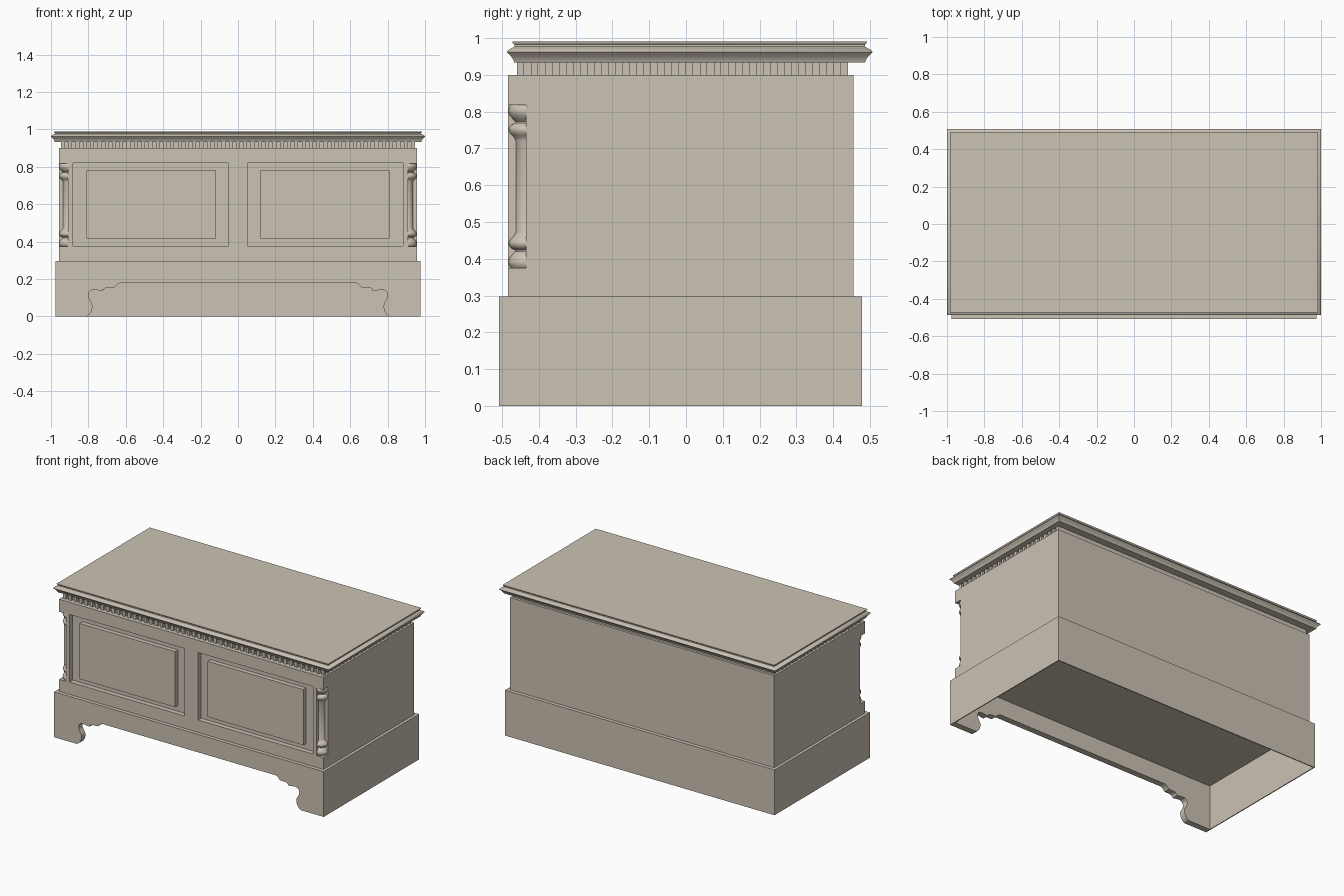
import bpy, bmesh, math

if "Cube" in bpy.data.objects:
    bpy.data.objects.remove(bpy.data.objects["Cube"])

wood = bpy.data.materials.new("warm_beige_wood")
wood.diffuse_color = (0.60, 0.54, 0.455, 1)
wood.use_nodes = True
wood.node_tree.nodes["Principled BSDF"].inputs["Base Color"].default_value = wood.diffuse_color


def finish(name, bm, smooth=False):
    bmesh.ops.recalc_face_normals(bm, faces=bm.faces[:])
    mesh = bpy.data.meshes.new(name)
    bm.to_mesh(mesh)
    bm.free()
    mesh.materials.append(wood)
    ob = bpy.data.objects.new(name, mesh)
    bpy.context.collection.objects.link(ob)
    if smooth:
        select(ob)
        bpy.ops.object.shade_smooth_by_angle(angle=math.radians(40))
    return ob


def select(ob):
    bpy.ops.object.select_all(action='DESELECT')
    ob.select_set(True)
    bpy.context.view_layer.objects.active = ob


def add_box(bm, lo, hi):
    vs = bmesh.ops.create_cube(bm, size=1)["verts"]
    for v in vs:
        for i in range(3):
            v.co[i] = lo[i] if v.co[i] < 0 else hi[i]


def box(name, lo, hi):
    bm = bmesh.new()
    add_box(bm, lo, hi)
    return finish(name, bm)


def loft(name, rings, smooth=False):
    """Closed solid through a list of equal-length rings."""
    bm = bmesh.new()
    loops = [[bm.verts.new(p) for p in ring] for ring in rings]
    n = len(loops[0])
    for a, b in zip(loops, loops[1:]):
        for i in range(n):
            j = (i + 1) % n
            bm.faces.new((a[i], a[j], b[j], b[i]))
    bm.faces.new(loops[0])
    bm.faces.new(loops[-1])
    return finish(name, bm, smooth)


FRONT, BACK = -0.484, 0.455

# Main body with sunk panels and corner niches
body = box("body", (-0.958, FRONT, 0.297), (0.958, BACK, 0.90))
bm = bmesh.new()
for s in (-1, 1):
    for x0, x1, y0, y1, z0, z1 in ((0.05, 0.882, -0.6, FRONT + 0.032, 0.378, 0.82),
                                   (0.909, 1.1, -0.6, -0.435, 0.375, 0.818)):
        add_box(bm, (min(s * x0, s * x1), y0, z0), (max(s * x0, s * x1), y1, z1))
cutter = finish("body_cutter", bm)
cutter.hide_render = True
mod = body.modifiers.new("cut", 'BOOLEAN')
mod.operation = 'DIFFERENCE'
mod.solver = 'EXACT'
mod.object = cutter
select(body)
bpy.ops.object.modifier_apply(modifier=mod.name)
bpy.data.objects.remove(cutter)

# Raised fields inside the sunk panels
for s, side in ((-1, "left"), (1, "right")):
    xs = sorted((s * 0.118, s * 0.811))
    box(side + "_panel_field", (xs[0], FRONT + 0.002, 0.416), (xs[1], FRONT + 0.04, 0.78))

# Quarter-turned corner columns: (height, radius)
half_turning = [(0.375, 0.043), (0.382, 0.048), (0.391, 0.050), (0.402, 0.047), (0.412, 0.039),
                (0.420, 0.031), (0.424, 0.031), (0.428, 0.041), (0.436, 0.048), (0.445, 0.049),
                (0.455, 0.043), (0.463, 0.034), (0.472, 0.030)]
turning = half_turning + [(1.193 - z, r) for z, r in reversed(half_turning)]
for s, side in ((-1, "left"), (1, "right")):
    rings = []
    for z, r in turning:
        ring = [(s * 0.907, -0.433, z)]
        for k in range(11):
            a = math.pi / 2 * k / 10
            ring.append((s * (0.907 + r * math.sin(a)), -0.433 - r * math.cos(a), z))
        rings.append(ring)
    loft(side + "_corner_column", rings, True)

# Dentil course: core strip plus teeth on the front and both sides
bm = bmesh.new()
add_box(bm, (-0.928, -0.442, 0.895), (0.928, 0.44, 0.936))
for i in range(49):
    x = -0.946 + i * 1.872 / 48
    add_box(bm, (x, -0.46, 0.899), (x + 0.02, -0.44, 0.936))
for i in range(24):
    y = -0.46 + i * 0.88 / 23
    for x in (-0.946, 0.926):
        add_box(bm, (x, y, 0.899), (x + 0.02, y + 0.02, 0.936))
finish("dentil_course", bm)

# Moulded lid: (height, inset from the widest edge)
lid_profile = [(0.934, 0.020), (0.942, 0.017), (0.951, 0.011), (0.962, 0.0), (0.967, 0.003),
               (0.973, 0.014), (0.977, 0.021), (0.982, 0.021), (0.986, 0.016), (0.990, 0.015)]
rings = []
for z, d in lid_profile:
    x, y0, y1 = 1.0 - d, -0.487 + d, 0.507 - d
    rings.append([(-x, y0, z), (x, y0, z), (x, y1, z), (-x, y1, z)])
loft("lid", rings, True)

# Hollow plinth: thin top, back and sides, open underneath
BX, BF, BB, BT = 0.977, -0.508, 0.479, 0.297
bm = bmesh.new()
add_box(bm, (-BX, BF, BT - 0.005), (BX, BB, BT))
add_box(bm, (-BX, BB - 0.006, 0), (BX, BB, BT))
for x in (-BX, BX - 0.006):
    add_box(bm, (x, BF, 0), (x + 0.006, BB, BT))
finish("plinth_shell", bm)

# Scalloped front board with bracket feet
scallop = [(0.81, 0), (0.794, 0.012), (0.783, 0.03), (0.778, 0.05), (0.780, 0.068), (0.790, 0.085),
           (0.798, 0.10), (0.800, 0.115), (0.796, 0.13), (0.785, 0.14), (0.770, 0.143),
           (0.722, 0.137), (0.716, 0.148), (0.705, 0.154), (0.66, 0.156), (0.652, 0.165),
           (0.643, 0.173), (0.628, 0.18)]
outline = [(-BX, 0), (-BX, BT), (BX, BT), (BX, 0)] + scallop + [(-x, z) for x, z in reversed(scallop)]
loft("front_skirt", [[(x, y, z) for x, z in outline] for y in (BF, BF + 0.04)])
